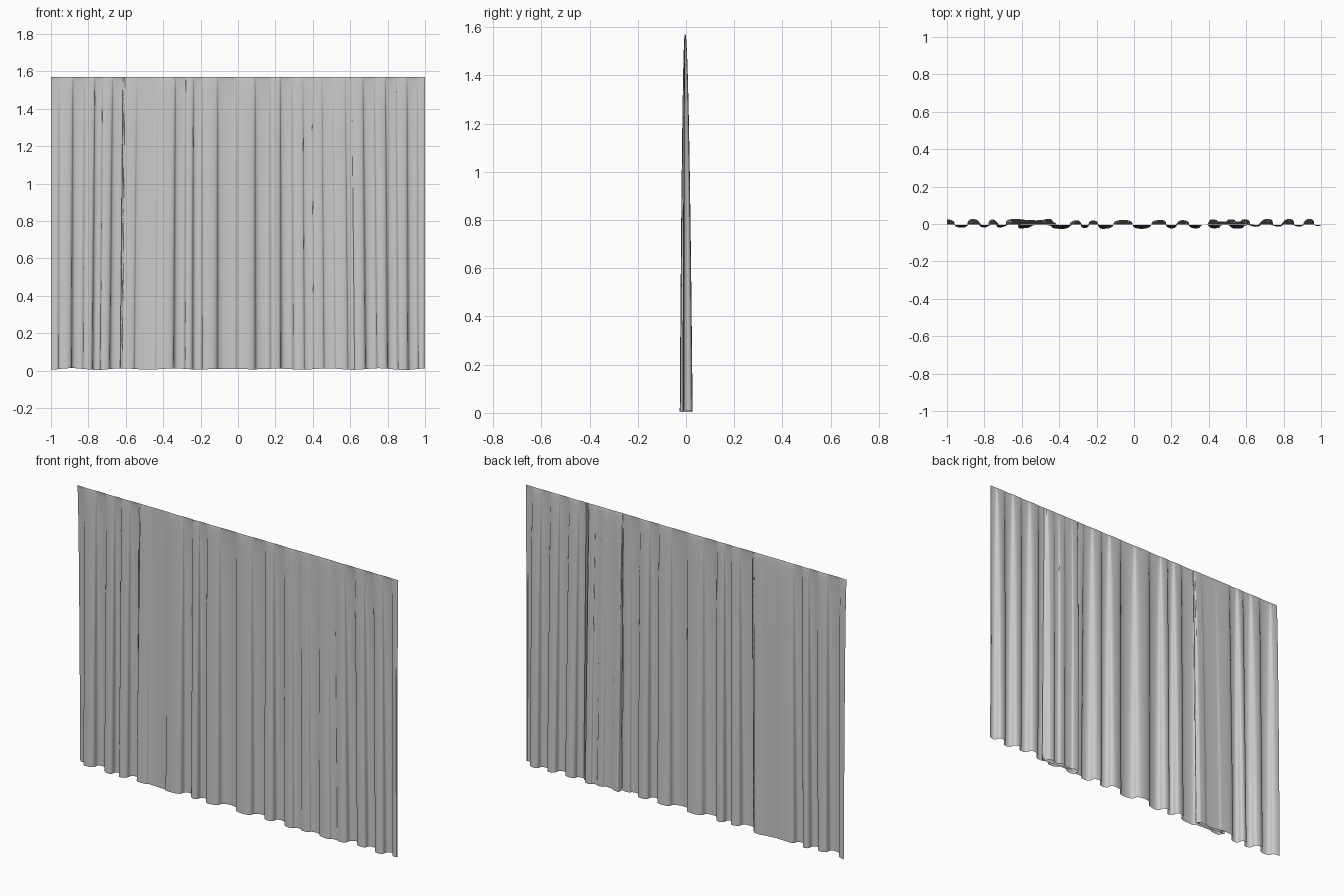
import bpy, math

if "Cube" in bpy.data.objects:
    bpy.data.objects.remove(bpy.data.objects["Cube"])

TOP, HEM, ROWS, STEPS = 1.57, .008, 36, 10

# Three overlapping widths: fold crests alternate back / front along x.
# Where widths overlap the cloth doubles back on itself in a flat pleat.
LEFT = [-1.0, -.92, -.86, -.8, -.755, -.72, -.65, -.52, -.45]
MIDDLE = [-.61, -.5, -.38, -.305, -.265, -.22, -.165, -.055, .04, .145,
          .2, .26, .33, .38, .43, .49, .55, .625]
RIGHT = [.41, .48, .52, .56, .59, .65, .715, .77, .83, .88, .94, .985]


def crests(xs, back, front, first):
    """Alternate the crest depth; wider folds are a little deeper."""
    pts = []
    for i, x in enumerate(xs):
        gap = abs(xs[min(i + 1, len(xs) - 1)] - xs[max(i - 1, 0)])
        d = min(1, .65 + 2.2 * gap)
        pts.append((x, (back if (i + first) % 2 == 0 else front) * d))
    return pts


def fold_path(pts):
    """Rounded folds: eased depth, with x pushed out into full, pinched waves."""
    out = []
    for (x0, y0), (x1, y1) in zip(pts, pts[1:]):
        for k in range(STEPS):
            t = k / STEPS
            s = math.sin(2 * math.pi * t) / (2 * math.pi)
            out.append((x0 + (x1 - x0) * (t + .9 * s),
                        y0 + (y1 - y0) * (1 - math.cos(math.pi * t)) / 2))
    return out + [pts[-1]]


left = crests(LEFT, .029, -.021, 0)
middle = crests(MIDDLE, .022, -.026, 1)
right = crests(RIGHT, .030, -.016, 0)

# In the pleats keep the front layer forward and the rear layer behind it
left = [(x, y if x < -.66 else .023 + .003 * (-1) ** i) for i, (x, y) in enumerate(left)]
middle = [(x, min(y, -.005) if abs(x) > .37 else y) for x, y in middle]
right = [(x, max(y, .013) if x < .62 else y) for x, y in right]

profile = fold_path(left + [(-.425, .008), (-.63, .003)] + middle
                    + [(.64, -.004), (.4, .004)] + right + [(1.0, -.008)])
n = len(profile)
verts, faces = [], []

# Folds lie almost flat at the header and open out toward the hem
for j in range(ROWS + 1):
    t = (j / ROWS) ** 1.5
    depth = .05 + .95 * math.sqrt(t)
    for x, y in profile:
        hem = HEM - .005 * math.sin(x * 23) * math.sqrt(abs(x))
        narrow = 1 - .025 * (1 - t) * math.sin(math.pi * abs(x))
        verts.append((x * narrow, y * depth - .004 * (1 - depth),
                      TOP + (hem - TOP) * t))
for j in range(ROWS):
    for i in range(n - 1):
        a = j * n + i
        faces.append((a, a + n, a + n + 1, a + 1))

mesh = bpy.data.meshes.new("curtain")
mesh.from_pydata(verts, [], faces)
mesh.polygons.foreach_set("use_smooth", [True] * len(mesh.polygons))
mesh.update()
curtain = bpy.data.objects.new("curtain", mesh)
bpy.context.collection.objects.link(curtain)
